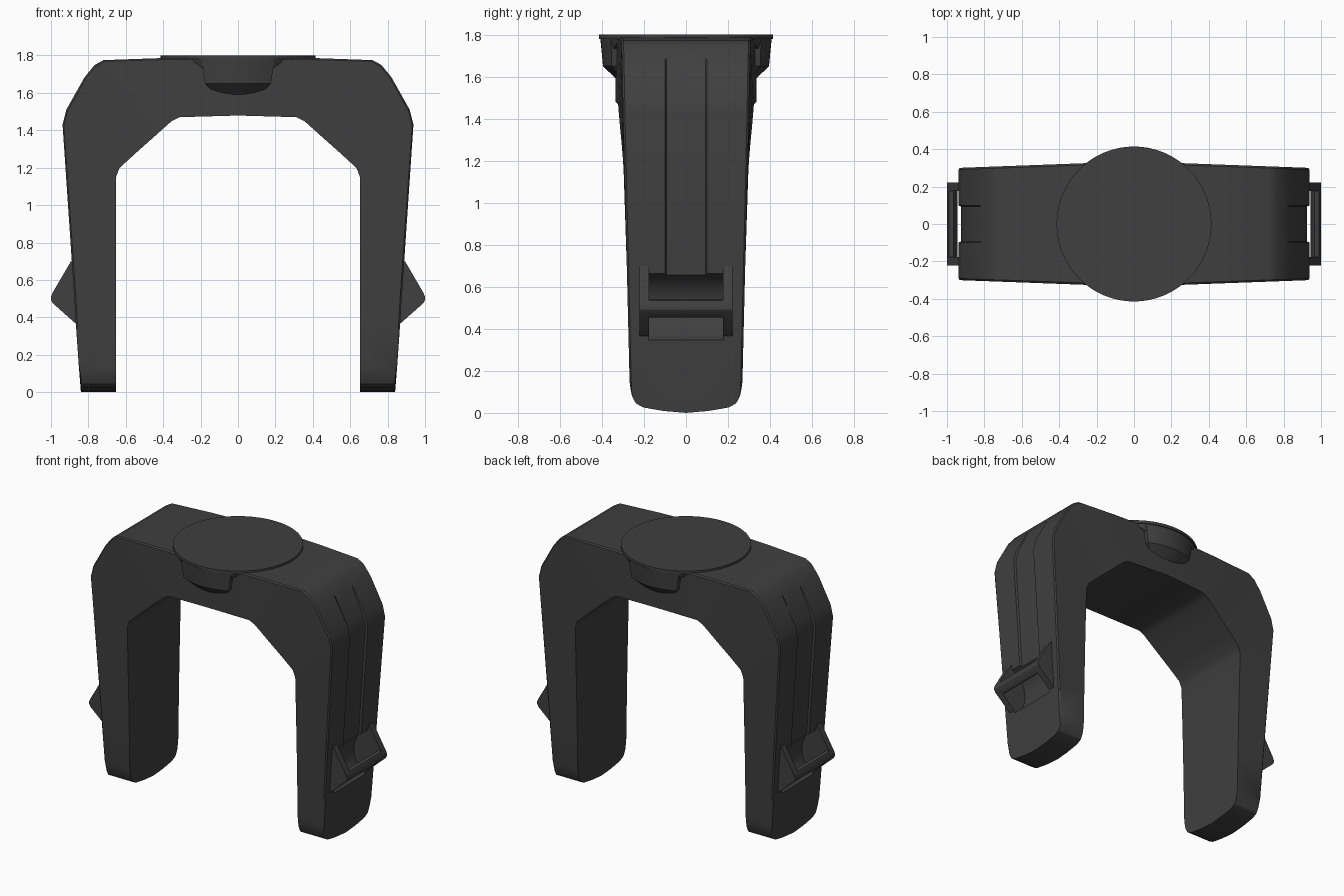
import bpy, bmesh, math

cube = bpy.data.objects.get("Cube")
if cube:
    bpy.data.objects.remove(cube, do_unlink=True)

mat = bpy.data.materials.new("charcoal_plastic")
mat.use_nodes = True
colour = (0.05, 0.05, 0.05, 1)
mat.diffuse_color = colour
mat.node_tree.nodes["Principled BSDF"].inputs["Base Color"].default_value = colour


def make_object(name, bm):
    bmesh.ops.recalc_face_normals(bm, faces=bm.faces)
    mesh = bpy.data.meshes.new(name)
    bm.to_mesh(mesh)
    bm.free()
    mesh.materials.append(mat)
    obj = bpy.data.objects.new(name, mesh)
    bpy.context.collection.objects.link(obj)
    return obj


def select(obj):
    bpy.ops.object.select_all(action='DESELECT')
    obj.select_set(True)
    bpy.context.view_layer.objects.active = obj


def apply_modifiers(obj):
    select(obj)
    for mod in list(obj.modifiers):
        bpy.ops.object.modifier_apply(modifier=mod.name)


def smooth(obj, angle=30):
    select(obj)
    bpy.ops.object.shade_smooth_by_angle(angle=math.radians(angle))


def mirror(obj, axis):
    mod = obj.modifiers.new("mirror", 'MIRROR')
    mod.use_axis = [axis == i for i in range(3)]
    mod.merge_threshold = 0.0005


def add_prism(bm, profile, y0, y1):
    """Extrude an x-z profile along y."""
    face = bm.faces.new([bm.verts.new((x, y0, z)) for x, z in profile])
    out = bmesh.ops.extrude_face_region(bm, geom=[face])
    verts = [v for v in out["geom"] if isinstance(v, bmesh.types.BMVert)]
    bmesh.ops.translate(bm, verts=verts, vec=(0, y1 - y0, 0))


def add_hull(bm, points):
    verts = [bm.verts.new(p) for p in points]
    out = bmesh.ops.convex_hull(bm, input=verts)
    junk = [g for g in out["geom_interior"] if isinstance(g, bmesh.types.BMVert)]
    bmesh.ops.delete(bm, geom=junk, context='VERTS')


# Arch: matching outer and inner edges of one half, foot to crown
outer = [(.84, 0), (.852, .15), (.868, .38), (.872, .45), (.888, .69),
         (.938, 1.43), (.918, 1.51), (.82, 1.684), (.767, 1.749),
         (.72, 1.775), (.414, 1.786), (0, 1.79)]
inner = [(.652, 0), (.652, .15), (.652, .38), (.652, .45), (.652, .69),
         (.652, 1.15), (.634, 1.198), (.55, 1.275), (.45, 1.364),
         (.355, 1.449), (.313, 1.47), (0, 1.479)]
# Columns across the depth, with the height of the rounded foot at each
foot = {0: 0, .31: .008, .33: .008, .6: .018, .77: .026, .9: .045, .97: .08, 1: .12}
columns = sorted(set(foot) | {-t for t in foot})


def half_depth(x, z):
    crown = max(0, min(1, (z - 1) / .4))
    return .265 + .035 * min(z / 1.45, 1) + crown * (.94 - x) * .037


bm = bmesh.new()
rings = []
for t in columns:
    ring_out, ring_in = [], []
    for row, (o, i) in enumerate(zip(outer, inner)):
        o = list(o)
        if abs(t) == 1:                       # chamfered outer rim
            d = .009 / math.dist(o, i)
            o = [a + (b - a) * d for a, b in zip(o, i)]
        if abs(t) <= .31 and 3 <= row <= 6:   # shallow strap channel
            o[0] -= .014
        for (x, z), ring in ((o, ring_out), (i, ring_in)):
            w = half_depth(x, z) if abs(t) > .5 else .3
            z = foot[abs(t)] if row == 0 else z
            ring.append(bm.verts.new((x, t * w, z)))
    rings.append((ring_out, ring_in))
last = len(outer) - 1
for (ao, ai), (bo, bi) in zip(rings, rings[1:]):
    for r in range(last):
        bm.faces.new((ao[r], ao[r + 1], bo[r + 1], bo[r]))
        bm.faces.new((ai[r], bi[r], bi[r + 1], ai[r + 1]))
    bm.faces.new((ao[0], bo[0], bi[0], ai[0]))
for o, i in (rings[0], rings[-1]):
    for r in range(last):
        bm.faces.new((o[r], i[r], i[r + 1], o[r + 1]))
arch = make_object("arch_frame", bm)
mirror(arch, 0)
apply_modifiers(arch)

# Scooped hollow behind each strap bar
bm = bmesh.new()
scoop = [(.95 + .175 * math.cos(a), .5 + .175 * math.sin(a))
         for a in (math.tau * k / 48 for k in range(48))]
add_prism(bm, scoop, -.178, .178)
cutter = make_object("scoop_cutter", bm)
cutter.hide_render = True
mirror(cutter, 0)
apply_modifiers(cutter)
cut = arch.modifiers.new("scoop", 'BOOLEAN')
cut.operation = 'DIFFERENCE'
cut.solver = 'EXACT'
cut.object = cutter
apply_modifiers(arch)
bpy.data.objects.remove(cutter, do_unlink=True)
smooth(arch)

# Strap loops: two cheeks and a crossbar on each leg
cheek = [(.8, .69), (.893, .70), (.992, .53), (1, .51), (1, .492),
         (.99, .475), (.866, .365), (.8, .365)]
bar = [(.965, .54), (.988, .535), (1, .51), (1, .492), (.99, .475),
       (.966, .455), (.95, .465), (.945, .5)]
bm = bmesh.new()
for side in (-1, 1):
    add_prism(bm, cheek, side * .177, side * .222)
add_prism(bm, bar, -.18, .18)
loops = make_object("strap_loops", bm)
mirror(loops, 0)
apply_modifiers(loops)
smooth(loops)

# Round top plate
bm = bmesh.new()
bmesh.ops.create_cone(bm, cap_ends=True, segments=96, radius1=.414, radius2=.414, depth=.02)
bmesh.ops.translate(bm, verts=bm.verts, vec=(0, 0, 1.79))
smooth(make_object("top_plate", bm))

# Curved brackets under the plate, front and back
bm = bmesh.new()
points = []
for z, radius, half in ((1.785, .408, .197), (1.65, .395, .176), (1.598, .335, .125)):
    for k in range(-6, 7):
        x = half * k / 6
        drop = .006 * (1 - (k / 6) ** 2) if z < 1.6 else 0
        points.append((x, -math.sqrt(radius ** 2 - x * x), z - drop))
    points += [(half, -.25, z), (-half, -.25, z)]
add_hull(bm, points)
for s in (-1, 1):   # small gussets beside each bracket
    add_hull(bm, [(s * .265, -.31, 1.785), (s * .19, -.365, 1.785),
                  (s * .19, -.31, 1.735), (s * .19, -.345, 1.735), (s * .19, -.31, 1.785)])
brackets = make_object("plate_brackets", bm)
mirror(brackets, 1)
apply_modifiers(brackets)
smooth(brackets, 20)
